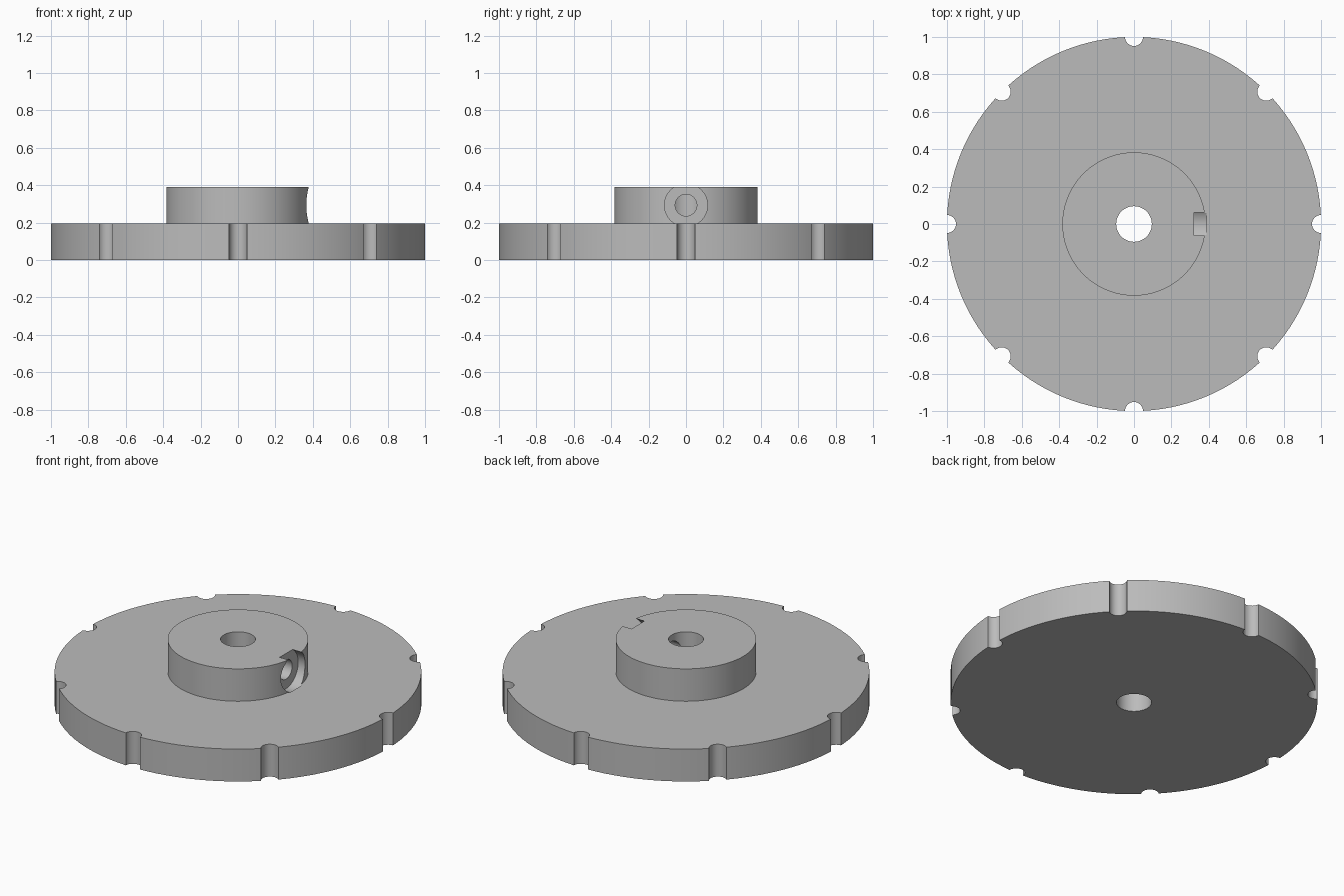
import bpy
import bmesh
from math import pi, cos, sin, radians
from mathutils import Matrix, Vector

cube = bpy.data.objects.get("Cube")
if cube:
    bpy.data.objects.remove(cube, do_unlink=True)

# Main dimensions
DISC_R, DISC_H = 1.0, 0.195
HUB_R, TOP = 0.383, 0.39
BORE_R = 0.095
SCREW_Z = 0.293

grey = bpy.data.materials.new("plain_grey")
grey.use_nodes = True
colour = (0.5, 0.5, 0.5, 1)
grey.diffuse_color = colour
grey.node_tree.nodes["Principled BSDF"].inputs["Base Color"].default_value = colour


def make_object(name, bm):
    bmesh.ops.recalc_face_normals(bm, faces=bm.faces)
    mesh = bpy.data.meshes.new(name)
    bm.to_mesh(mesh)
    bm.free()
    mesh.materials.append(grey)
    obj = bpy.data.objects.new(name, mesh)
    bpy.context.collection.objects.link(obj)
    return obj


def lathe(name, profile, steps):
    """Revolve a closed (radius, height) profile around z."""
    bm = bmesh.new()
    verts = [bm.verts.new((r, 0, z)) for r, z in profile]
    edges = [bm.edges.new((v, verts[i - 1])) for i, v in enumerate(verts)]
    bmesh.ops.spin(bm, geom=verts + edges, cent=(0, 0, 0), axis=(0, 0, 1),
                   angle=2 * pi, steps=steps, use_merge=True)
    bmesh.ops.remove_doubles(bm, verts=bm.verts, dist=1e-5)
    return make_object(name, bm)


def cut_cylinder(target, name, radius, start, end, segments=48):
    """Subtract a cylinder running from start to end."""
    start, end = Vector(start), Vector(end)
    axis = end - start
    turn = axis.to_track_quat('Z', 'Y').to_matrix().to_4x4()
    bm = bmesh.new()
    bmesh.ops.create_cone(bm, cap_ends=True, segments=segments, radius1=radius,
                          radius2=radius, depth=axis.length,
                          matrix=Matrix.Translation((start + end) / 2) @ turn)
    cutter = make_object(name, bm)
    cutter.hide_render = True
    mod = target.modifiers.new(name, 'BOOLEAN')
    mod.operation, mod.solver, mod.object = 'DIFFERENCE', 'EXACT', cutter
    bpy.context.view_layer.objects.active = target
    bpy.ops.object.modifier_apply(modifier=mod.name)
    bpy.data.objects.remove(cutter, do_unlink=True)


# Disc, raised hub and central bore as one turned part
wheel = lathe("hubbed_disc", [(BORE_R, 0), (DISC_R, 0), (DISC_R, DISC_H),
                              (HUB_R, DISC_H), (HUB_R, TOP), (BORE_R, TOP)], 128)

# Eight round notches in the rim
for i in range(8):
    x, y = DISC_R * cos(i * pi / 4), DISC_R * sin(i * pi / 4)
    cut_cylinder(wheel, "rim_notch", 0.048, (x, y, -0.1), (x, y, 0.3), 32)

# Set screw hole into the bore, with a wide counterbore on the hub side
cut_cylinder(wheel, "counterbore", 0.115, (0.32, 0, SCREW_Z), (0.387, 0, SCREW_Z))
cut_cylinder(wheel, "screw_hole", 0.058, (0, 0, SCREW_Z), (0.45, 0, SCREW_Z))

# Smooth walls with crisp edges
bpy.ops.object.select_all(action='DESELECT')
wheel.select_set(True)
bpy.context.view_layer.objects.active = wheel
bpy.ops.object.shade_smooth_by_angle(angle=radians(30))
